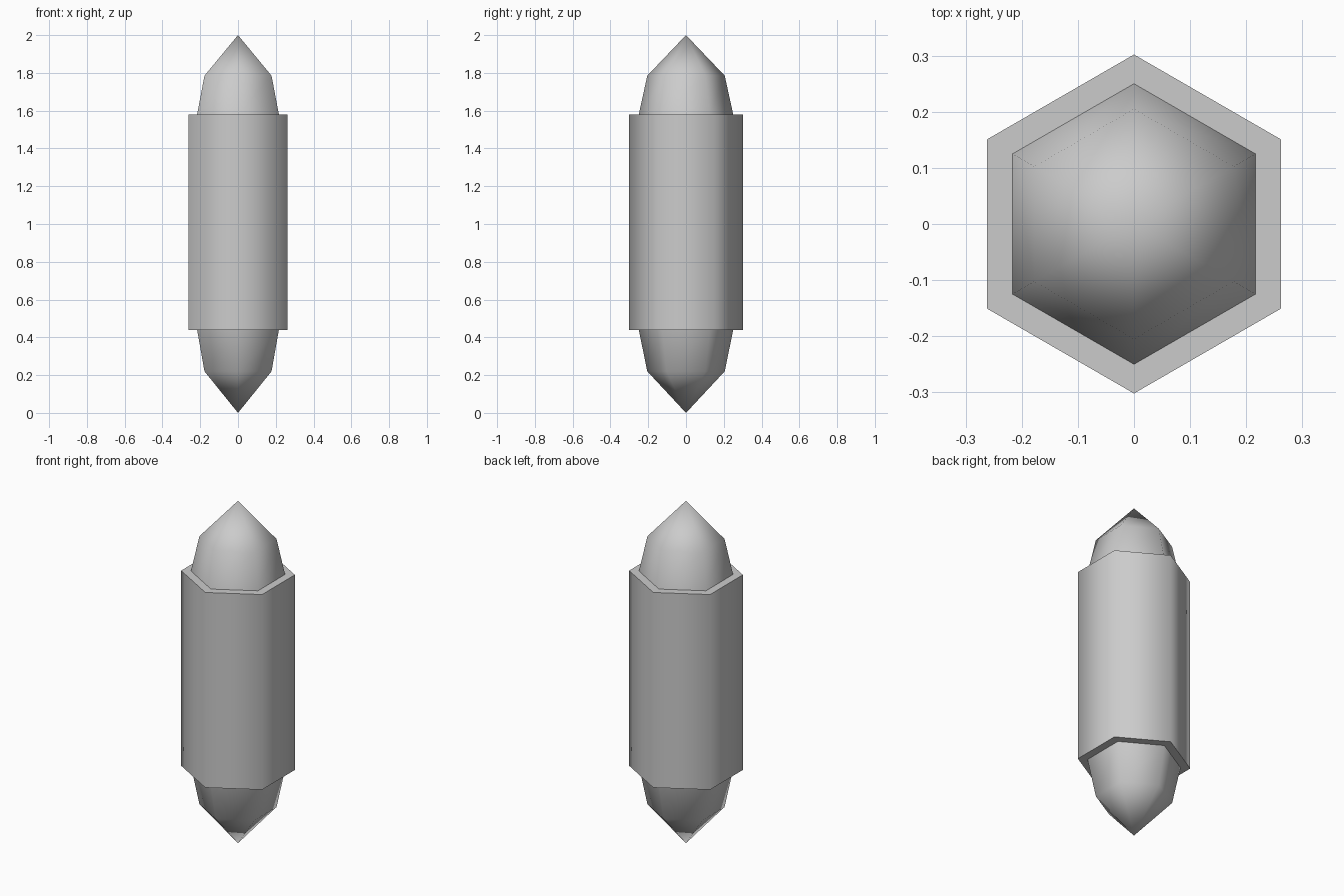
import bpy
import math

SIDES = 6

cube = bpy.data.objects.get("Cube")
if cube:
    bpy.data.objects.remove(cube, do_unlink=True)

grey = bpy.data.materials.new("plain grey")
grey.use_nodes = True
grey.diffuse_color = (0.6, 0.6, 0.6, 1)
grey.node_tree.nodes["Principled BSDF"].inputs["Base Color"].default_value = (0.6, 0.6, 0.6, 1)


def lathe(name, profile):
    """Six-sided turned part from (radius, z) points, corners on the y axis."""
    verts, rings, faces = [], [], []
    for radius, z in profile:
        count = SIDES if radius else 1
        rings.append([len(verts) + i % count for i in range(SIDES)])
        for i in range(count):
            a = math.tau * i / SIDES + math.pi / 2
            verts.append((radius * math.cos(a), radius * math.sin(a), z))
    for low, high in zip(rings, rings[1:]):
        for i in range(SIDES):
            j = (i + 1) % SIDES
            faces.append(list(dict.fromkeys((low[i], low[j], high[j], high[i]))))
    mesh = bpy.data.meshes.new(name)
    mesh.from_pydata(verts, [], faces)
    mesh.materials.append(grey)
    obj = bpy.data.objects.new(name, mesh)
    bpy.context.collection.objects.link(obj)
    # Soft sides, crisp rims
    bpy.ops.object.select_all(action="DESELECT")
    obj.select_set(True)
    bpy.context.view_layer.objects.active = obj
    bpy.ops.object.shade_smooth_by_angle(angle=math.radians(75))
    return obj


bottom, top = 0.44, 1.58
body_r, neck_r, shoulder_r = 0.302, 0.25, 0.205

# Prism body with a flat ledge at each end
lathe("body", [(neck_r, bottom), (body_r, bottom), (body_r, top), (neck_r, top)])

# Pointed ends
lathe("upper_point", [(neck_r, top), (shoulder_r, 1.785), (0, 2)])
lathe("lower_point", [(0, 0), (shoulder_r, 0.22), (neck_r, bottom)])
